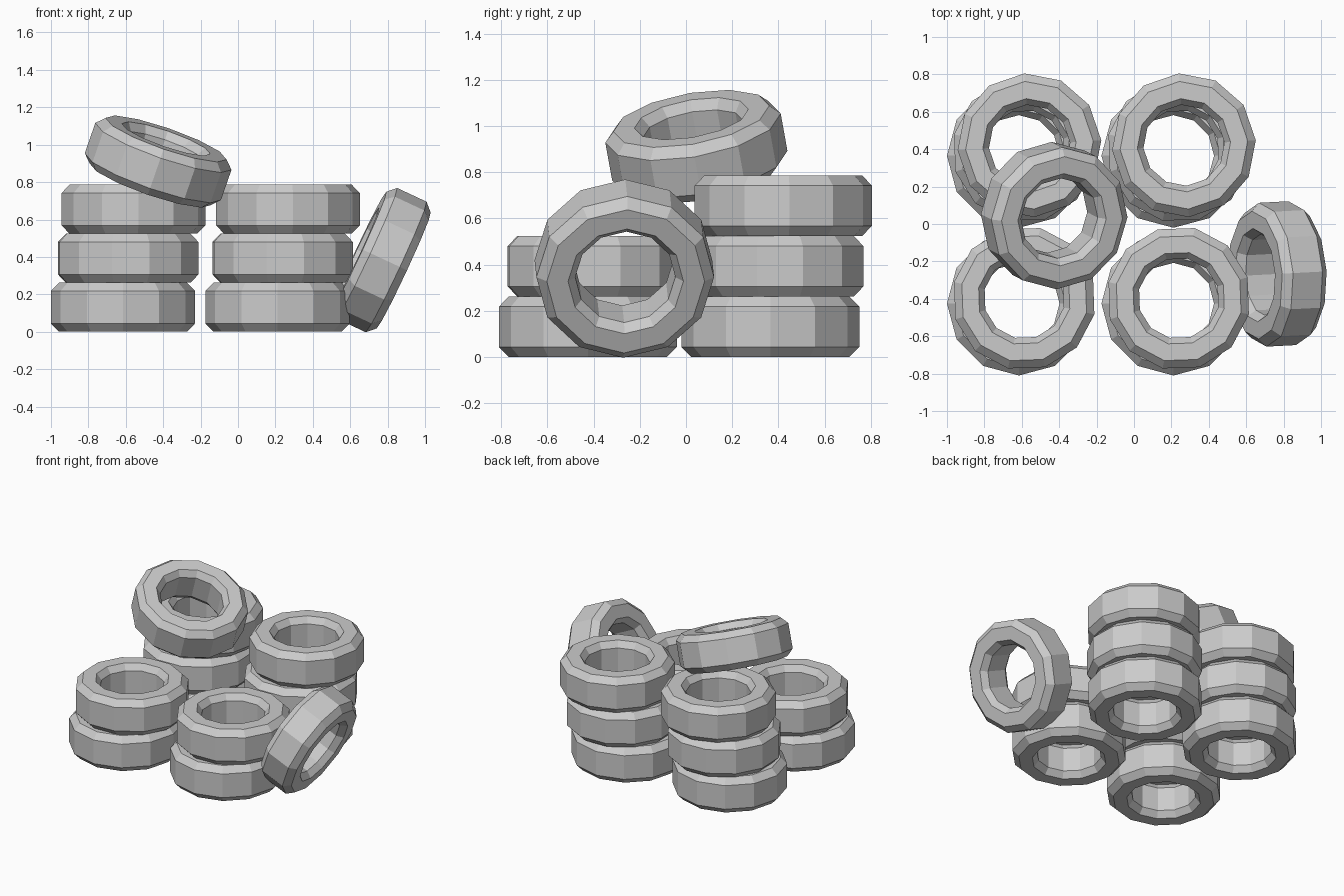
import bpy, bmesh
from math import sin, cos, pi, radians

if "Cube" in bpy.data.objects:
    bpy.data.objects.remove(bpy.data.objects["Cube"])

SIDES = 12
# Tyre cross-section (radius, height): tread, sidewalls and hole, all chamfered
PROFILE = [(0.385, -0.087), (0.385, 0.087), (0.342, 0.131), (0.25, 0.131),
           (0.217, 0.087), (0.217, -0.087), (0.25, -0.131), (0.342, -0.131)]


def tyre_mesh():
    bm = bmesh.new()
    rings = []
    for i in range(SIDES):
        a = 2 * pi * i / SIDES
        rings.append([bm.verts.new((r * cos(a), r * sin(a), z)) for r, z in PROFILE])
    n = len(PROFILE)
    for i in range(SIDES):
        p, q = rings[i], rings[(i + 1) % SIDES]
        for j in range(n):
            k = (j + 1) % n
            bm.faces.new((p[j], q[j], q[k], p[k]))
    bmesh.ops.recalc_face_normals(bm, faces=bm.faces)
    mesh = bpy.data.meshes.new("tyre")
    bm.to_mesh(mesh)
    bm.free()
    return mesh


MESH = tyre_mesh()


def tyre(name, loc, rot=(0, 0, 0)):
    ob = bpy.data.objects.new(name, MESH)
    ob.location = loc
    ob.rotation_euler = [radians(d) for d in rot]
    bpy.context.collection.objects.link(ob)


# Four stacks, each tier drifting and twisting a little
STACKS = [("front_left", -0.615, -0.425, 2), ("front_right", 0.211, -0.425, 2),
          ("back_left", -0.615, 0.365, 3), ("back_right", 0.211, 0.365, 3)]
for name, x, y, count in STACKS:
    for t in range(count):
        tyre(f"{name}_tyre_{t + 1}", (x + 0.028 * t, y + 0.028 * t, 0.131 + 0.262 * t),
             (0, 0, 17 * t))

# Loose tyre lying tilted on top, and one leaning at the right
tyre("top_tyre", (-0.427, 0.045, 0.91), (10, 19, 1))
tyre("leaning_tyre", (0.767, -0.267, 0.383), (0, 115, 3))
